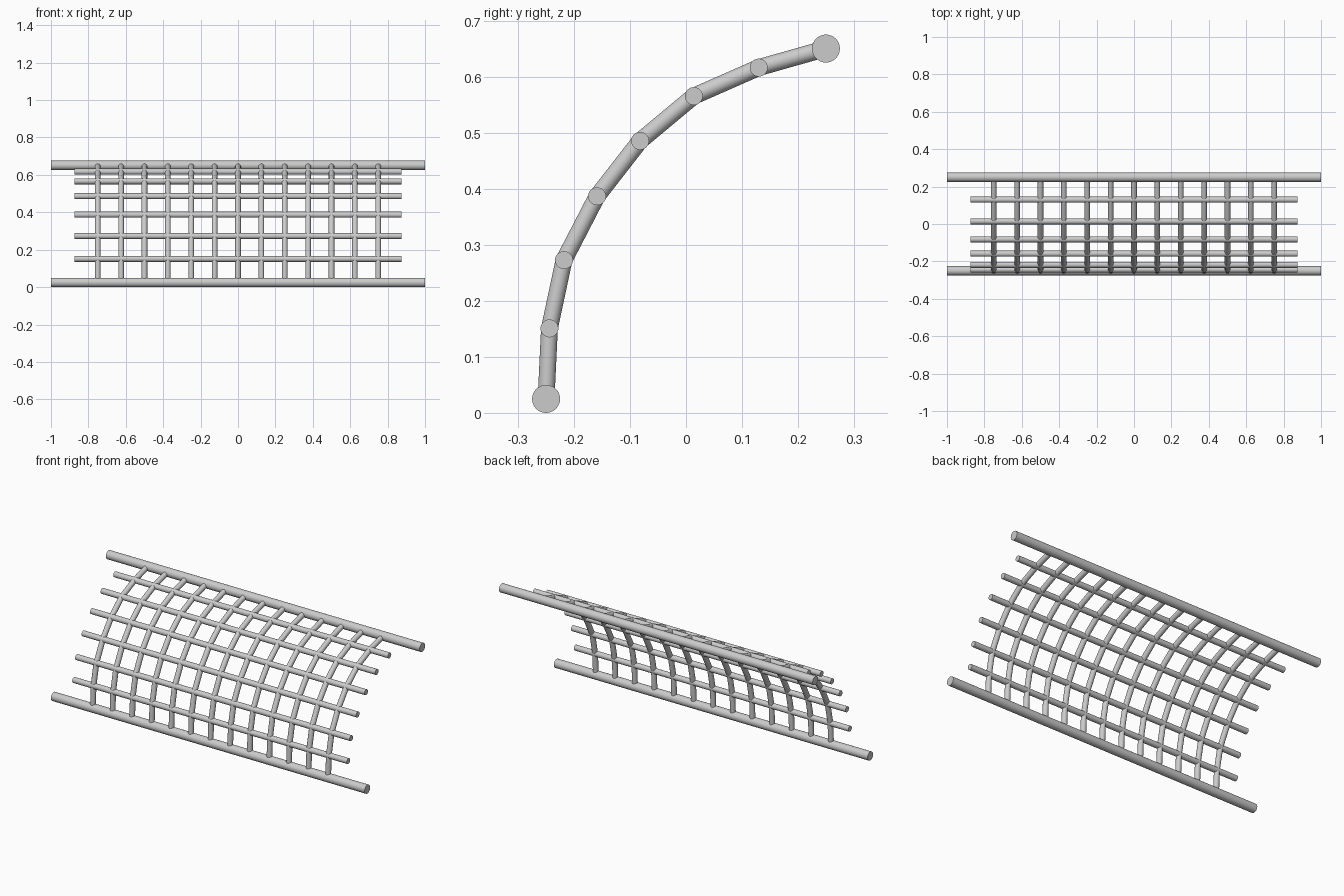
import bpy
from mathutils import Vector

if "Cube" in bpy.data.objects:
    bpy.data.objects.remove(bpy.data.objects["Cube"], do_unlink=True)

# One plain grey metal for every bar
GREY = (0.6, 0.6, 0.6, 1)
metal = bpy.data.materials.new("grey_metal")
metal.use_nodes = True
metal.diffuse_color = GREY
metal.node_tree.nodes["Principled BSDF"].inputs["Base Color"].default_value = GREY

# Curved side profile as (y, z), from the lower rail to the upper rail
PROFILE = [(-0.25, 0.025), (-0.244, 0.151), (-0.218, 0.273), (-0.159, 0.387),
           (-0.082, 0.486), (0.014, 0.566), (0.13, 0.617), (0.25, 0.651)]


def rod(name, start, end, radius, sides=32):
    """Smooth capped cylinder between two points."""
    start, end = Vector(start), Vector(end)
    axis = end - start
    bpy.ops.mesh.primitive_cylinder_add(
        vertices=sides, radius=radius, depth=axis.length,
        location=(start + end) / 2,
        rotation=axis.to_track_quat('Z', 'Y').to_euler())
    obj = bpy.context.object
    obj.name = name
    obj.data.materials.append(metal)
    bpy.ops.object.shade_smooth_by_angle()
    return obj


def cross_rod(name, point, half_length, radius):
    y, z = point
    return rod(name, (-half_length, y, z), (half_length, y, z), radius)


# Thick rails at both ends of the curve
cross_rod("lower_rail", PROFILE[0], 1.0, 0.025)
cross_rod("upper_rail", PROFILE[-1], 1.0, 0.025)

# Thin horizontal bars at each bend
for i, point in enumerate(PROFILE[1:-1], 1):
    cross_rod(f"horizontal_bar_{i}", point, 0.875, 0.016)

# Curved ribs, each a chain of straight segments
for rib in range(13):
    x = -0.75 + rib * 0.125
    for seg, (a, b) in enumerate(zip(PROFILE, PROFILE[1:]), 1):
        rod(f"rib_{rib + 1}_segment_{seg}", (x, *a), (x, *b), 0.015, 24)
